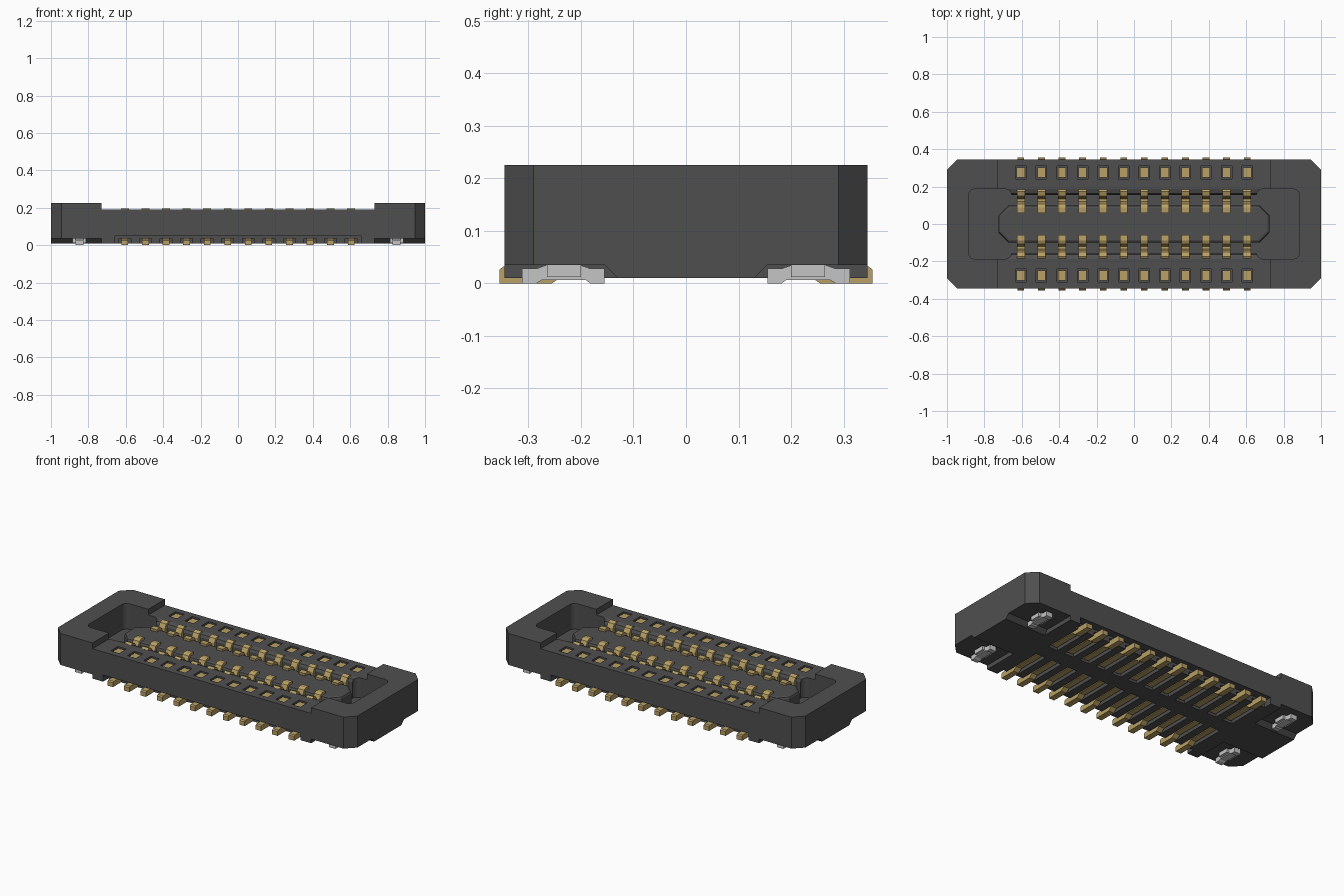
import bpy, bmesh, math
from mathutils import Vector

cube = bpy.data.objects.get("Cube")
if cube:
    bpy.data.objects.remove(cube, do_unlink=True)


def material(name, rgb, metallic=0.0):
    m = bpy.data.materials.new(name)
    m.use_nodes = True
    m.diffuse_color = (*rgb, 1)
    bsdf = m.node_tree.nodes["Principled BSDF"]
    bsdf.inputs["Base Color"].default_value = (*rgb, 1)
    bsdf.inputs["Roughness"].default_value = 0.6
    return m


PLASTIC = material("dark grey plastic", (0.078, 0.078, 0.078))
GOLD = material("gold contact", (0.48, 0.35, 0.13))
SILVER = material("silver pad", (0.56, 0.56, 0.56))


def add_prism(bm, pts, axis, a, b):
    """Extrude a closed profile from a to b; axis x takes (y, z), axis z takes (x, y)."""
    place = (lambda p, t: (t, p[0], p[1])) if axis == "x" else (lambda p, t: (p[0], p[1], t))
    lo = [bm.verts.new(place(p, a)) for p in pts]
    hi = [bm.verts.new(place(p, b)) for p in pts]
    n = len(pts)
    bm.faces.new(lo)
    bm.faces.new(hi)
    for i in range(n):
        bm.faces.new((lo[i], lo[(i + 1) % n], hi[(i + 1) % n], hi[i]))


def make(name, mat, prisms):
    bm = bmesh.new()
    for p in prisms:
        add_prism(bm, *p)
    bmesh.ops.recalc_face_normals(bm, faces=bm.faces)
    me = bpy.data.meshes.new(name)
    bm.to_mesh(me)
    bm.free()
    me.materials.append(mat)
    ob = bpy.data.objects.new(name, me)
    bpy.context.collection.objects.link(ob)
    return ob


def cut(target, prisms):
    cutter = make("cutter", PLASTIC, prisms)
    cutter.hide_render = True
    mod = target.modifiers.new("cut", "BOOLEAN")
    mod.operation, mod.solver, mod.object = "DIFFERENCE", "EXACT", cutter
    bpy.context.view_layer.objects.active = target
    bpy.ops.object.modifier_apply(modifier=mod.name)
    bpy.data.objects.remove(cutter, do_unlink=True)


def rect(x0, x1, y0, y1):
    return [(x0, y0), (x1, y0), (x1, y1), (x0, y1)]


def octagon(hx, hy, cx, cy):
    q = [(hx, hy - cy), (hx - cx, hy)]
    q += [(-x, y) for x, y in reversed(q)]
    return q + [(-x, -y) for x, y in q]


def rounded(x0, x1, y0, y1, r, steps=5):
    pts = []
    corners = [(x1 - r, y1 - r), (x0 + r, y1 - r), (x0 + r, y0 + r), (x1 - r, y0 + r)]
    for k, (cx, cy) in enumerate(corners):
        for i in range(steps + 1):
            t = math.pi / 2 * (k + i / steps)
            pts.append((cx + r * math.cos(t), cy + r * math.sin(t)))
    return pts


def ribbon(path, th):
    """Thicken an open path into a closed strip profile."""
    path = [Vector(p) for p in path]
    left, right = [], []
    for i, p in enumerate(path):
        d = (path[min(i + 1, len(path) - 1)] - path[max(i - 1, 0)]).normalized()
        n = Vector((-d.y, d.x)) * th / 2
        left.append(tuple(p + n))
        right.append(tuple(p - n))
    return left + right[::-1]


def flip(pts, s):
    return [(p[0] * s, p[1]) for p in pts]


PINS = [-0.605 + 0.11 * i for i in range(12)]
SIDES = (1, -1)
FLOOR = 0.07

# Housing: chamfered block with a lowered middle
housing = make("housing", PLASTIC, [(octagon(1.0, 0.345, 0.055, 0.055), "z", 0.01, 0.225)])
cut(housing, [(rect(-0.73, 0.73, -0.5, 0.5), "z", 0.19, 0.4)])

# Cavity: long middle channel with sloped lips and two rounded end pockets
half = [(0.155, FLOOR), (0.155, 0.168), (0.163, 0.182), (0.187, 0.19), (0.187, 0.4)]
cut(housing, [(half + [(-y, z) for y, z in reversed(half)], "x", -0.68, 0.68)])
cut(housing, [(rounded(*sorted((s * 0.655, s * 0.885)), -0.187, 0.187, 0.035), "z", FLOOR, 0.4)
              for s in SIDES])

# Small top windows above the outer contact ends
cut(housing, [(rect(x - 0.028, x + 0.028, s * 0.275 - 0.034, s * 0.275 + 0.034), "z", 0.15, 0.3)
              for x in PINS for s in SIDES])

# Underside: raised corners for the pads, side reliefs and lead slots
corner = [(0.13, 0.0), (0.13, 0.01), (0.155, 0.035), (0.5, 0.035), (0.5, 0.0)]
cut(housing, [(flip(corner, s), "x", *sorted((t * 0.73, t * 1.2))) for s in SIDES for t in SIDES])
cut(housing, [(rect(-0.66, 0.66, *sorted((s * 0.295, s * 0.5))), "z", -0.1, 0.05) for s in SIDES])
cut(housing, [(rect(x - 0.032, x + 0.032, *sorted((s * 0.05, s * 0.31))), "z", -0.1, 0.035)
              for x in PINS for s in SIDES])

# Centre island with bevelled top rim
island = make("centre_island", PLASTIC, [(octagon(0.725, 0.1, 0.055, 0.055), "z", FLOOR - 0.01, 0.175)])
bm = bmesh.new()
bm.from_mesh(island.data)
rim = [e for e in bm.edges if all(v.co.z > 0.17 for v in e.verts)]
bmesh.ops.bevel(bm, geom=rim, offset=0.014, segments=2, profile=0.5, affect="EDGES")
bm.to_mesh(island.data)
bm.free()

# Contacts: spring loop over wall and island, outer top end, solder lead and bottom strip
loop = ribbon([(0.188, 0.165), (0.185, 0.18), (0.172, 0.188), (0.156, 0.182), (0.147, 0.165),
               (0.145, 0.095), (0.138, 0.082), (0.117, 0.082), (0.110, 0.095), (0.107, 0.16),
               (0.100, 0.176), (0.088, 0.182), (0.06, 0.180)], 0.018)
lead = [(0.355, 0.0), (0.355, 0.026), (0.348, 0.032), (0.26, 0.032), (0.235, 0.04),
        (0.2, 0.04), (0.2, 0.018), (0.23, 0.018), (0.255, 0.0)]
for s, side in zip(SIDES, ("back", "front")):
    for i, x in enumerate(PINS):
        tag = f"{side}_{i + 1}"
        make("contact_loop_" + tag, GOLD, [(flip(loop, s), "x", x - 0.021, x + 0.021)])
        make("contact_top_" + tag, GOLD,
             [(rect(x - 0.022, x + 0.022, s * 0.275 - 0.027, s * 0.275 + 0.027), "z", 0.14, 0.184)])
        make("solder_lead_" + tag, GOLD, [(flip(lead, s), "x", x - 0.018, x + 0.018)])
        make("bottom_strip_" + tag, GOLD,
             [(rect(x - 0.018, x + 0.018, *sorted((s * 0.06, s * 0.21))), "z", 0.018, 0.04)])

# Silver hold-down pads in the four corners
pad = [(0.155, 0.0), (0.155, 0.028), (0.182, 0.028), (0.205, 0.036), (0.262, 0.036), (0.285, 0.028),
       (0.312, 0.028), (0.312, 0.0), (0.285, 0.0), (0.275, 0.006), (0.19, 0.006), (0.182, 0.0)]
for s, side in zip(SIDES, ("back", "front")):
    for t, end in zip(SIDES, ("left", "right")):
        x = t * 0.848
        make(f"hold_down_pad_{side}_{end}", SILVER,
             [(flip(pad, s), "x", x - 0.021, x + 0.021),
              (rect(x - 0.036, x + 0.036, *sorted((s * 0.2, s * 0.265))), "z", 0.012, 0.0355)])
